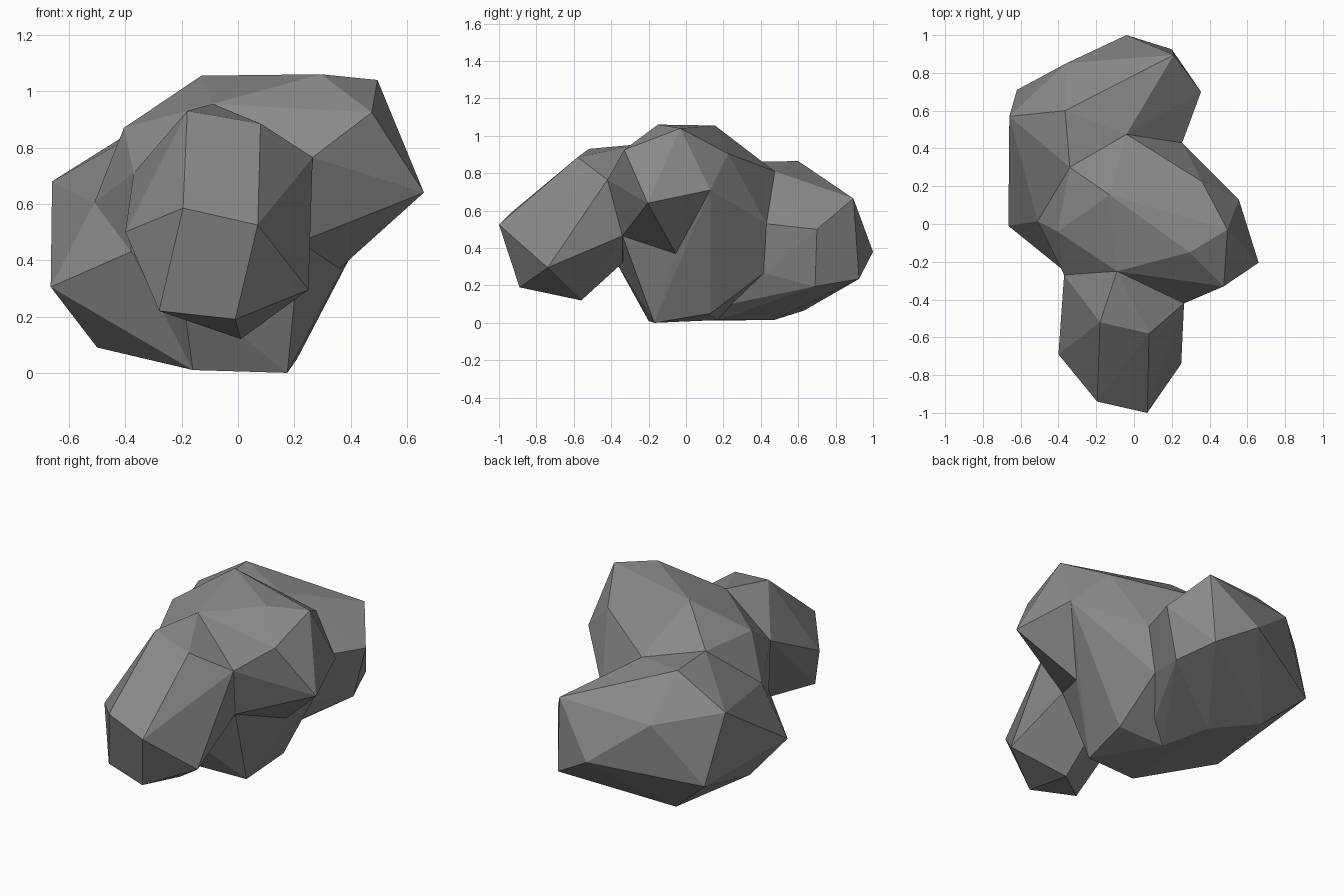
import bpy
import bmesh

default_cube = bpy.data.objects.get("Cube")
if default_cube:
    bpy.data.objects.remove(default_cube, do_unlink=True)

# One plain stone colour
stone = bpy.data.materials.new("stone_grey")
stone.use_nodes = True
stone_colour = (0.25, 0.25, 0.25, 1.0)
stone.diffuse_color = stone_colour
stone.node_tree.nodes["Principled BSDF"].inputs["Base Color"].default_value = stone_colour


def faceted_lobe(name, corners):
    """Wrap flat facets tightly around the given corners."""
    bm = bmesh.new()
    for corner in corners:
        bm.verts.new(corner)
    hull = bmesh.ops.convex_hull(bm, input=bm.verts)
    unused = {g for g in hull["geom_interior"] + hull["geom_unused"]
              if isinstance(g, bmesh.types.BMVert)}
    bmesh.ops.delete(bm, geom=list(unused), context="VERTS")
    bmesh.ops.recalc_face_normals(bm, faces=bm.faces)
    mesh = bpy.data.meshes.new(name)
    bm.to_mesh(mesh)
    bm.free()
    mesh.materials.append(stone)
    lobe = bpy.data.objects.new(name, mesh)
    bpy.context.collection.objects.link(lobe)
    return lobe


# Corners shared between neighbouring lobes
front_crease = [(-.37, -.27, .71), (-.09, -.25, .955), (.265, -.42, .765), (.22, -.34, .465)]
left_crease = [(-.51, .015, .605), (-.38, -.24, .43)]
back_crease = [(-.34, .3, .86), (-.04, .475, .81), (.255, .43, .53)]
right_crease = [(.36, -.055, .37), (.555, .13, .71)]
under_crease = [(.2, .415, .265), (-.06, .17, .015), (-.16, -.2, .01)]

# Small lobe leaning out at the front
front_corners = front_crease + [
    (-.18, -.52, .93), (.08, -.58, .885), (-.195, -.94, .585), (.07, -1, .525),
    (-.28, -.82, .22), (-.01, -.89, .19), (.01, -.56, .12), (.25, -.74, .295),
    (-.4, -.69, .5), (0, -.34, .32)]

# Tall crown in the middle
crown_corners = front_crease + left_crease + back_crease + right_crease + [
    (.295, -.15, 1.06), (-.13, .155, 1.055), (.495, -.03, 1.04),
    (.475, -.33, .925), (.66, -.205, .64), (.36, .225, .905), (-.405, -.04, .87)]

# Narrow base beneath the crown
base_corners = left_crease + right_crease + back_crease[1:] + under_crease + [
    front_crease[-1], (.175, -.17, 0), (.21, .13, .05), (-.2, -.36, .3)]

# Broad lobe at the back and left
back_corners = left_crease + back_crease + under_crease + [
    (.21, .895, .665), (.2, .925, .235), (.355, .7, .5), (.28, .69, .195),
    (-.04, 1, .38), (-.36, .85, .63), (-.62, .71, .28), (-.66, .57, .68),
    (-.365, .6, .865), (-.375, .63, .065), (-.13, .47, .015),
    (-.5, .11, .09), (-.665, -.01, .305)]

faceted_lobe("front_lobe", front_corners)
faceted_lobe("crown_lobe", crown_corners)
faceted_lobe("base_lobe", base_corners)
faceted_lobe("back_lobe", back_corners)
